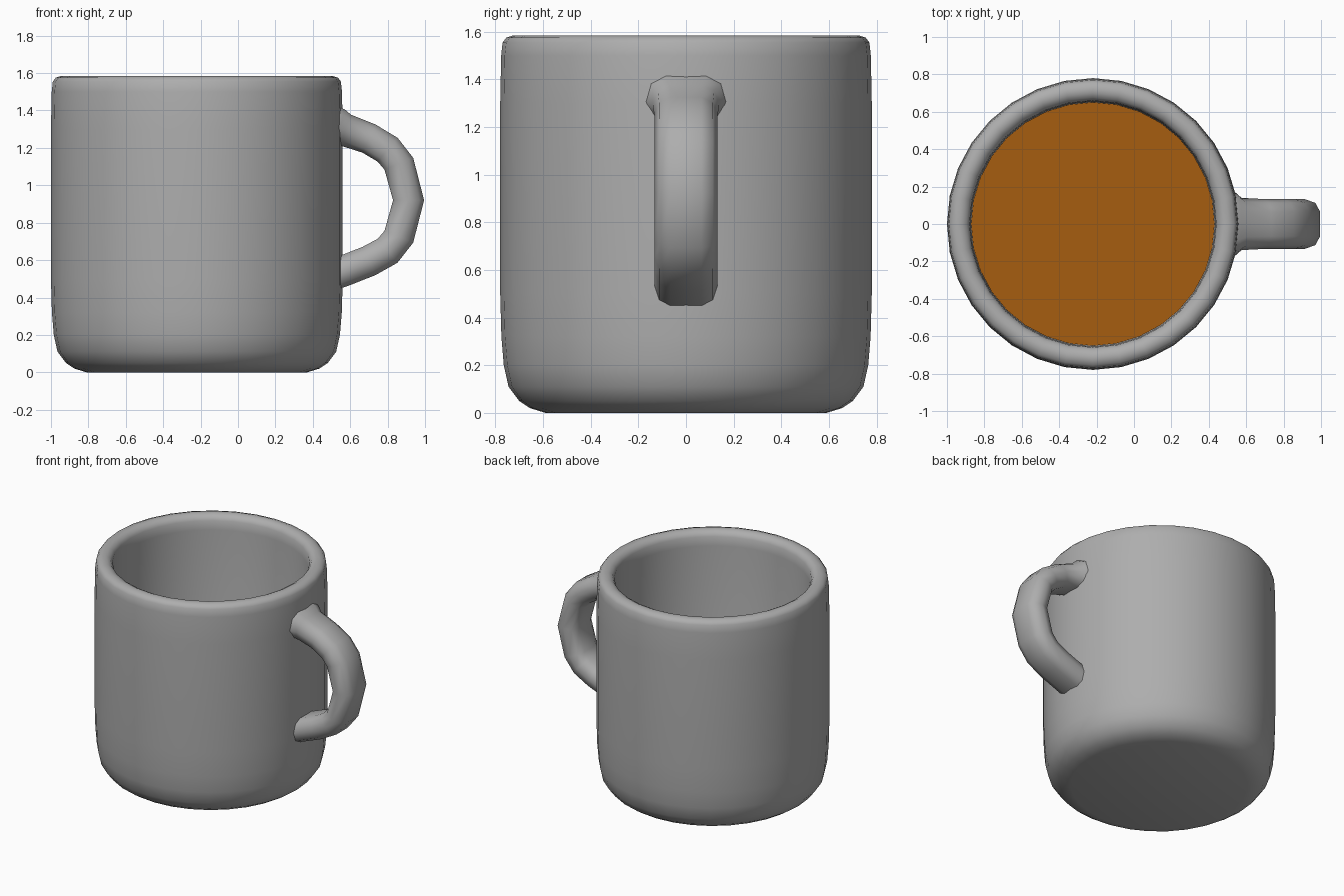
import bpy, bmesh, math
from mathutils import Vector

cube = bpy.data.objects.get("Cube")
if cube:
    bpy.data.objects.remove(cube, do_unlink=True)

AXIS_X = -0.22   # centre line of the cup
SIDES = 32


def material(name, rgb):
    mat = bpy.data.materials.new(name)
    mat.use_nodes = True
    mat.diffuse_color = (*rgb, 1)
    bsdf = next(n for n in mat.node_tree.nodes if n.type == 'BSDF_PRINCIPLED')
    bsdf.inputs["Base Color"].default_value = (*rgb, 1)
    bsdf.inputs["Roughness"].default_value = 0.5
    return mat


def finish(name, bm, mat):
    bmesh.ops.recalc_face_normals(bm, faces=bm.faces)
    mesh = bpy.data.meshes.new(name)
    bm.to_mesh(mesh)
    bm.free()
    mesh.materials.append(mat)
    obj = bpy.data.objects.new(name, mesh)
    bpy.context.collection.objects.link(obj)
    bpy.ops.object.select_all(action='DESELECT')
    obj.select_set(True)
    bpy.context.view_layer.objects.active = obj
    bpy.ops.object.shade_smooth_by_angle(angle=math.radians(50))
    return obj


def skin(rings, cap_start=True, cap_end=True):
    """Join equal closed rings of points into a capped tube."""
    bm = bmesh.new()
    loops = [[bm.verts.new(p) for p in ring] for ring in rings]
    n = len(loops[0])
    for a, b in zip(loops, loops[1:]):
        for i in range(n):
            j = (i + 1) % n
            bm.faces.new((a[i], a[j], b[j], b[i]))
    if cap_start:
        bm.faces.new(loops[0])
    if cap_end:
        bm.faces.new(loops[-1])
    return bm


def circle(r, z):
    return [(AXIS_X + r * math.cos(math.tau * i / SIDES),
             r * math.sin(math.tau * i / SIDES), z) for i in range(SIDES)]


ceramic = material("grey ceramic", (0.42, 0.42, 0.42))
coffee = material("brown drink", (0.38, 0.11, 0.005))

# Cup: outer wall, rounded rim, inner wall and floor
profile = [(0.59, 0), (0.655, 0.02), (0.70, 0.05), (0.745, 0.11), (0.765, 0.2),
           (0.775, 0.32), (0.78, 0.5), (0.78, 1.3), (0.776, 1.5), (0.77, 1.555),
           (0.755, 1.575), (0.725, 1.585), (0.70, 1.583), (0.675, 1.57),
           (0.66, 1.545), (0.655, 1.48), (0.65, 0.35), (0.62, 0.22), (0.53, 0.14)]
finish("cup_body", skin([circle(r, z) for r, z in profile]), ceramic)

# Drink surface
bm = bmesh.new()
bm.faces.new([bm.verts.new(p) for p in circle(0.651, 0.82)])
finish("drink_surface", bm, coffee)

# Handle: rounded flat section swept along an arc, flared at the upper joint
path = [(0.50, 1.315), (0.545, 1.305), (0.575, 1.295), (0.70, 1.25), (0.80, 1.19),
        (0.86, 1.115), (0.912, 0.92), (0.86, 0.725), (0.80, 0.65), (0.70, 0.595),
        (0.56, 0.54), (0.50, 0.52)]
flare = {0: 1.35, 1: 1.25, 2: 1.05}
quarter = [(0.133, 0), (0.113, 0.058), (0.065, 0.083)]
half = quarter + [(0, 0.083)] + [(-w, t) for w, t in reversed(quarter)]
section = half + [(w, -t) for w, t in reversed(half[1:-1])]

points = [Vector((x, 0, z)) for x, z in path]
rings = []
for i, p in enumerate(points):
    before = points[max(i - 1, 0)]
    after = points[min(i + 1, len(points) - 1)]
    tangent = (after - before).normalized()
    normal = Vector((-tangent.z, 0, tangent.x))
    s = flare.get(i, 1)
    rings.append([p + Vector((0, w * s, 0)) + normal * t * s for w, t in section])
finish("handle", skin(rings), ceramic)
